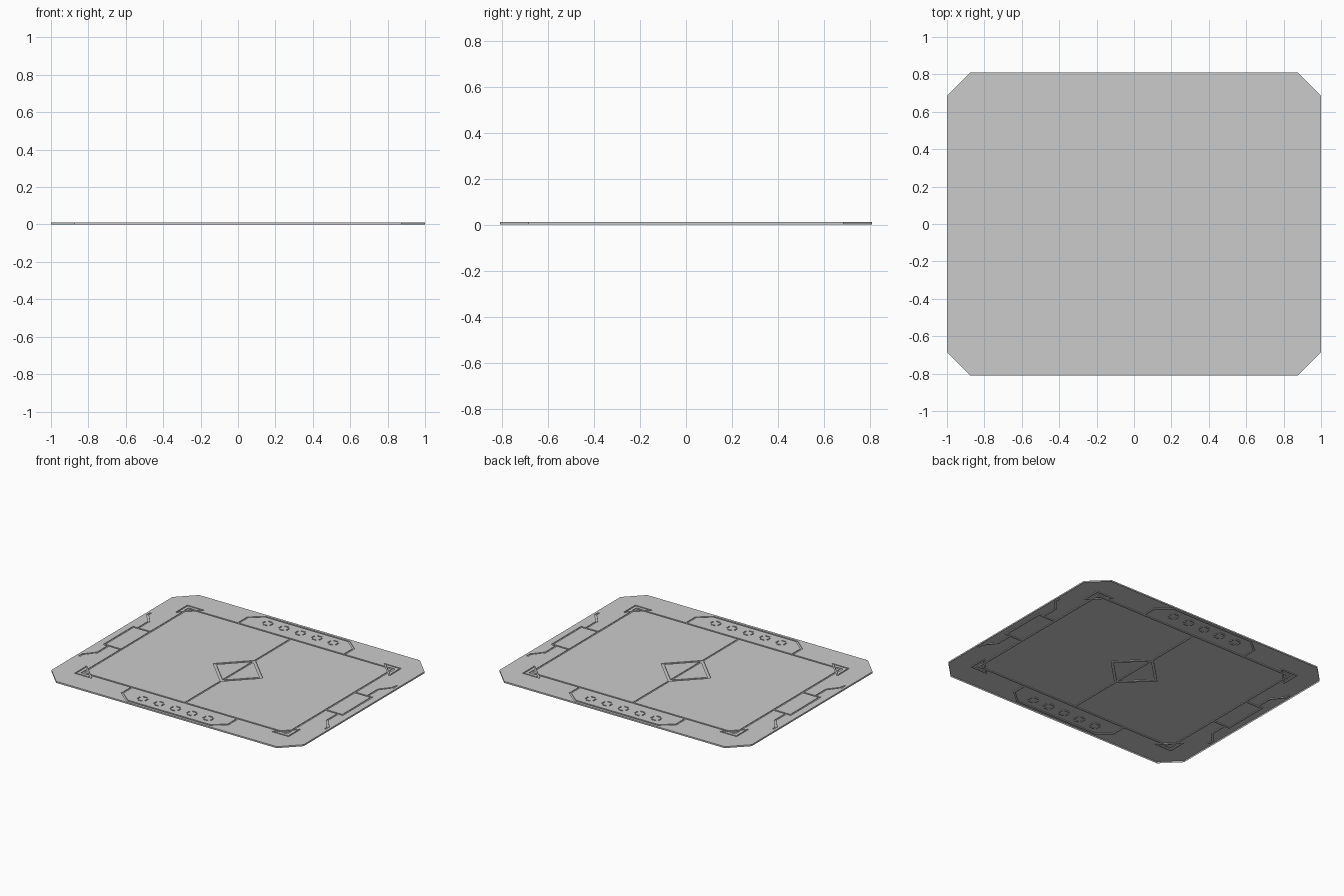
import bpy, bmesh, math
from mathutils import Vector

if "Cube" in bpy.data.objects:
    bpy.data.objects.remove(bpy.data.objects["Cube"])

H, DEPTH, W = 0.011, 0.005, 0.012   # board height, groove depth, groove width


def prism(bm, pts, z0, z1):
    bot = [bm.verts.new((x, y, z0)) for x, y in pts]
    top = [bm.verts.new((x, y, z1)) for x, y in pts]
    bm.faces.new(bot[::-1])
    bm.faces.new(top)
    n = len(pts)
    for i in range(n):
        j = (i + 1) % n
        bm.faces.new((bot[i], bot[j], top[j], top[i]))


def to_object(bm, name):
    bmesh.ops.recalc_face_normals(bm, faces=bm.faces[:])
    me = bpy.data.meshes.new(name)
    bm.to_mesh(me)
    bm.free()
    ob = bpy.data.objects.new(name, me)
    bpy.context.collection.objects.link(ob)
    return ob


cutter_bm = bmesh.new()


def groove(pts, closed=False, w=W, ext=None):
    """Straight groove cutters following a polyline."""
    ext = w / 2 if ext is None else ext
    pts = [Vector(p) for p in pts]
    if closed:
        pts.append(pts[0])
    for a, b in zip(pts, pts[1:]):
        d = (b - a).normalized()
        n = Vector((-d.y, d.x)) * w / 2
        a2, b2 = a - d * ext, b + d * ext
        prism(cutter_bm, [a2 - n, b2 - n, b2 + n, a2 + n], H - DEPTH, H + 0.02)


# playing field outline, half-way line, centre diamond
groove([(-.81, -.6), (.81, -.6), (.81, .6), (-.81, .6)], True)
groove([(0, -.6), (0, .6)])
groove([(.185, 0), (0, .185), (-.185, 0), (0, -.185)], True, 0.018)

for s in (-1, 1):
    # long-side panels with a row of five broken squares
    groove([(-.42, s * .6), (-.42, s * .71), (-.33, s * .785),
            (.33, s * .785), (.42, s * .71), (.42, s * .6)])
    for i in range(5):
        cx, cy, r, l = (i - 2) * .13, s * .708, .03, .016
        for t in (-1, 1):
            groove([(cx - l, cy + t * r), (cx + l, cy + t * r)], w=.009, ext=0)
            groove([(cx + t * r, cy - l), (cx + t * r, cy + l)], w=.009, ext=0)
    # short-side pockets and their flared shoulders
    groove([(s * .81, -.165), (s * .945, -.165), (s * .945, .165), (s * .81, .165)])
    for t in (-1, 1):
        groove([(s * .91, t * .165), (s * .91, t * .29), (s * .975, t * .37), (s * .975, t * .4)])
        # corner triangles with a small inner triangle
        for inset, leg in ((0, .125), (.03, .03)):
            x, y = .845 - inset, .635 - inset
            groove([(s * x, t * y), (s * (x - leg), t * y), (s * x, t * (y - leg))],
                   True, .009)

cutters = to_object(cutter_bm, "groove_cutters")
cutters.hide_render = True

# octagonal board
bm = bmesh.new()
X, Y, C = 1.0, .81, .125
prism(bm, [(-X + C, -Y), (X - C, -Y), (X, -Y + C), (X, Y - C),
           (X - C, Y), (-X + C, Y), (-X, Y - C), (-X, -Y + C)], 0, H)
board = to_object(bm, "board")
mod = board.modifiers.new("grooves", 'BOOLEAN')
mod.operation, mod.solver, mod.object = 'DIFFERENCE', 'EXACT', cutters
mod.use_self = True

# apply the cut, then open the underside so the board is a thin shell
dg = bpy.context.evaluated_depsgraph_get()
me = bpy.data.meshes.new_from_object(board.evaluated_get(dg))
board.modifiers.clear()
bm = bmesh.new()
bm.from_mesh(me)
under = [f for f in bm.faces if all(v.co.z < 1e-4 for v in f.verts)]
bmesh.ops.delete(bm, geom=under, context='FACES')
bm.to_mesh(me)
bm.free()
board.data = me
bpy.data.objects.remove(cutters)
